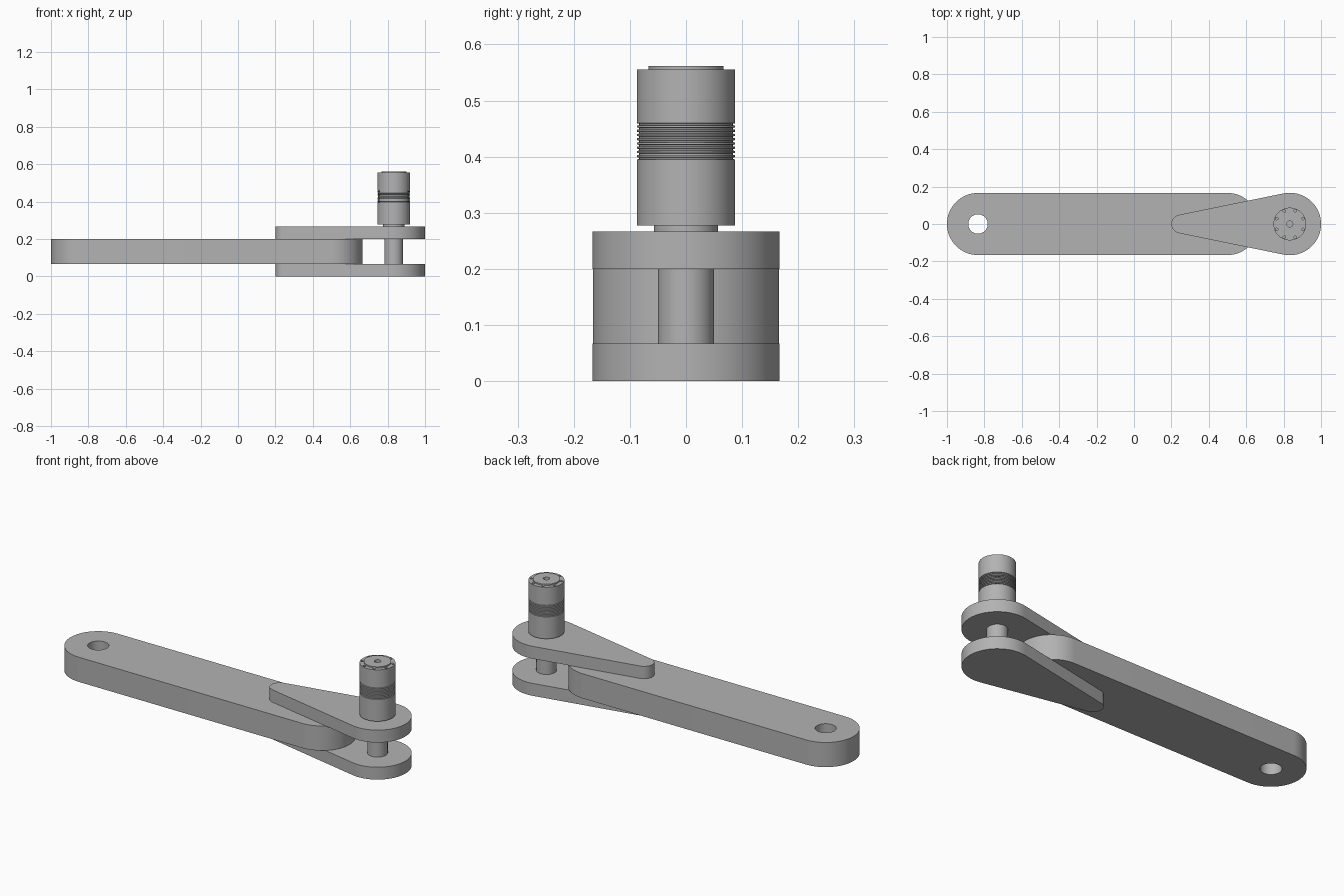
import bpy
import bmesh
from math import acos, cos, sin, pi, radians
from mathutils import Matrix, Vector

cube = bpy.data.objects.get("Cube")
if cube:
    bpy.data.objects.remove(cube, do_unlink=True)

GREY = (0.45, 0.45, 0.45, 1)
metal = bpy.data.materials.new("plain grey metal")
metal.use_nodes = True
metal.diffuse_color = GREY
metal.node_tree.nodes["Principled BSDF"].inputs["Base Color"].default_value = GREY

KNOB_X = 0.833
ARM_R = 0.166


def add_object(name, bm):
    mesh = bpy.data.meshes.new(name)
    bmesh.ops.recalc_face_normals(bm, faces=bm.faces)
    bm.to_mesh(mesh)
    bm.free()
    mesh.materials.append(metal)
    obj = bpy.data.objects.new(name, mesh)
    bpy.context.collection.objects.link(obj)
    return obj


def smooth(obj):
    bpy.ops.object.select_all(action="DESELECT")
    obj.select_set(True)
    bpy.context.view_layer.objects.active = obj
    bpy.ops.object.shade_smooth_by_angle(angle=radians(30))


def arc(cx, r, start, end, n=40):
    angles = [start + (end - start) * i / n for i in range(n + 1)]
    return [(cx + r * cos(a), r * sin(a)) for a in angles]


def link_plate(name, x1, r1, x2, r2, z1, z2):
    """Outline of two circles joined by tangents, extruded upward."""
    t = acos((r2 - r1) / (x2 - x1))
    outline = arc(x2, r2, t - pi, pi - t) + arc(x1, r1, pi - t, pi + t)
    bm = bmesh.new()
    face = bm.faces.new([bm.verts.new((x, y, z1)) for x, y in outline])
    top = bmesh.ops.extrude_face_region(bm, geom=[face], use_keep_orig=True)
    bmesh.ops.translate(bm, vec=(0, 0, z2 - z1),
                        verts=[v for v in top["geom"] if isinstance(v, bmesh.types.BMVert)])
    return add_object(name, bm)


def lathe(name, profile, steps=64):
    """Spin (radius, height) points about the knob axis."""
    bm = bmesh.new()
    verts = [bm.verts.new((KNOB_X + r, 0, z)) for r, z in profile]
    edges = [bm.edges.new(pair) for pair in zip(verts, verts[1:])]
    bmesh.ops.spin(bm, geom=verts + edges, cent=(KNOB_X, 0, 0), axis=(0, 0, 1),
                   angle=2 * pi, steps=steps)
    bmesh.ops.remove_doubles(bm, verts=bm.verts, dist=0.00005)
    return add_object(name, bm)


def drill(obj, holes):
    """Cut round holes given as (x, y, radius, bottom, top)."""
    bm = bmesh.new()
    for x, y, r, z1, z2 in holes:
        bmesh.ops.create_cone(bm, cap_ends=True, segments=32, radius1=r, radius2=r,
                              depth=z2 - z1,
                              matrix=Matrix.Translation(Vector((x, y, (z1 + z2) / 2))))
    cutter = add_object("hole_cutter", bm)
    cutter.hide_render = True
    mod = obj.modifiers.new("holes", "BOOLEAN")
    mod.operation = "DIFFERENCE"
    mod.solver = "EXACT"
    mod.object = cutter
    bpy.context.view_layer.objects.active = obj
    bpy.ops.object.modifier_apply(modifier=mod.name)
    bpy.data.objects.remove(cutter, do_unlink=True)


# Long arm with the shaft hole
arm = link_plate("crank_arm", -1 + ARM_R, ARM_R, 0.5, ARM_R, 0.067, 0.2)
drill(arm, [(-1 + ARM_R, 0, 0.052, 0, 0.3)])

# Tapered plates above and below the arm
lower = link_plate("lower_plate", 0.25, 0.05, KNOB_X, 0.167, 0, 0.067)
upper = link_plate("upper_plate", 0.25, 0.05, KNOB_X, 0.167, 0.2, 0.267)

# Pin between the plates
pin = lathe("plate_pin", [(0, 0.067), (0.05, 0.067), (0.05, 0.2), (0, 0.2)])

# Handle with collar, grooved grip band and raised cap
BODY = 0.0875
profile = [(0, 0.267), (0.057, 0.267), (0.057, 0.277), (BODY, 0.277)]
GROOVES, LOW, HIGH = 9, 0.395, 0.463
pitch = (HIGH - LOW) / GROOVES
for i in range(GROOVES):
    z = LOW + i * pitch
    profile += [(BODY, z), (BODY - 0.004, z + pitch * 0.1),
                (BODY - 0.004, z + pitch * 0.45), (BODY, z + pitch * 0.55)]
profile += [(BODY, HIGH), (BODY, 0.555), (0.067, 0.555), (0.067, 0.562), (0, 0.562)]
handle = lathe("handle", profile)

# Ring of small holes and a centre hole in the handle top
ring = [(KNOB_X + 0.076 * cos(a), 0.076 * sin(a), 0.007, 0.54, 0.58)
        for a in (pi / 8 + k * pi / 4 for k in range(8))]
drill(handle, ring + [(KNOB_X, 0, 0.016, 0.545, 0.58)])

for part in (arm, lower, upper, pin, handle):
    smooth(part)
